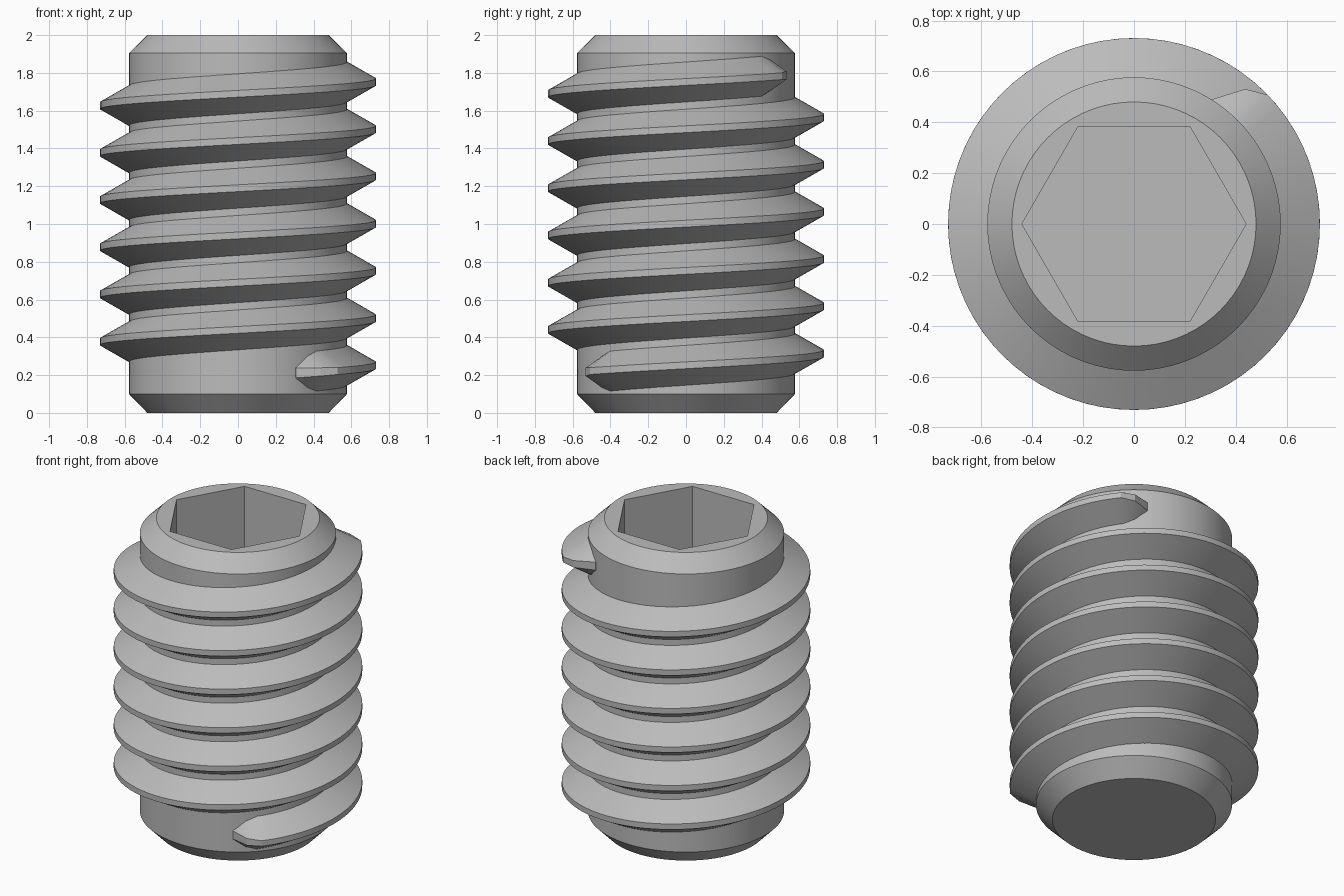
import bpy
import bmesh
from math import cos, sin, radians, pi

SIDES = 72
CORE_R, END_R, CREST_R = 0.577, 0.48, 0.731
PITCH, START_Z, TURNS = 0.25, 0.252, 6
HEX_R, HEX_DEPTH = 0.441, 0.8

cube = bpy.data.objects.get("Cube")
if cube:
    bpy.data.objects.remove(cube, do_unlink=True)

steel = bpy.data.materials.new("plain grey steel")
steel.use_nodes = True
grey = (0.5, 0.5, 0.5, 1)
steel.diffuse_color = grey
for node in steel.node_tree.nodes:
    if node.type == 'BSDF_PRINCIPLED':
        node.inputs["Base Color"].default_value = grey


def ring(bm, radius, z, count):
    return [bm.verts.new((radius * cos(2 * pi * i / count),
                          radius * sin(2 * pi * i / count), z)) for i in range(count)]


def bridge(bm, a, b):
    n = len(a)
    for i in range(n):
        j = (i + 1) % n
        bm.faces.new((a[i], a[j], b[j], b[i]))


def finish(bm, name):
    bmesh.ops.recalc_face_normals(bm, faces=bm.faces)
    mesh = bpy.data.meshes.new(name)
    bm.to_mesh(mesh)
    bm.free()
    mesh.materials.append(steel)
    mesh.shade_smooth()
    mesh.set_sharp_from_angle(angle=radians(25))
    obj = bpy.data.objects.new(name, mesh)
    bpy.context.collection.objects.link(obj)
    return obj


# Chamfered core with a hexagonal socket
bm = bmesh.new()
rings = [ring(bm, r, z, SIDES) for r, z in
         ((END_R, 0), (CORE_R, 0.1), (CORE_R, 1.905), (END_R, 2))]
for lower, upper in zip(rings, rings[1:]):
    bridge(bm, lower, upper)
bm.faces.new(rings[0])
mouth = ring(bm, HEX_R, 2, 6)
floor = ring(bm, HEX_R, 2 - HEX_DEPTH, 6)
bridge(bm, mouth, floor)
bm.faces.new(floor)
sector = SIDES // 6
for i in range(6):
    arc = [rings[-1][(i * sector + k) % SIDES] for k in range(sector + 1)]
    bm.faces.new([mouth[i]] + arc + [mouth[(i + 1) % 6]])
finish(bm, "screw_core")

# Helical thread: sections of (angle, crest radius, root half width, crest half width)
FULL = (CREST_R, 0.108, 0.018)
TAPER = ((6.5, 0.688, 0.085, 0.022), (14, 0.578, 0.03, 0.026))
first, last = -44, 360 * TURNS + 44
steps = round((last - first) * SIDES / 360)
sections = [(first - a, *s) for a, *s in reversed(TAPER)]
sections += [(first + (last - first) * i / steps, *FULL) for i in range(steps + 1)]
sections += [(last + a, *s) for a, *s in TAPER]

bm = bmesh.new()
loops = []
for angle, crest, root_w, crest_w in sections:
    t = radians(angle)
    z = START_Z + PITCH * angle / 360
    root = CORE_R - 0.004
    loops.append([bm.verts.new((r * cos(t), r * sin(t), z + dz)) for r, dz in
                  ((root, -root_w), (crest, -crest_w), (crest, crest_w), (root, root_w))])
for a, b in zip(loops, loops[1:]):
    bridge(bm, a, b)
bm.faces.new(loops[0])
bm.faces.new(loops[-1])
finish(bm, "screw_thread")
